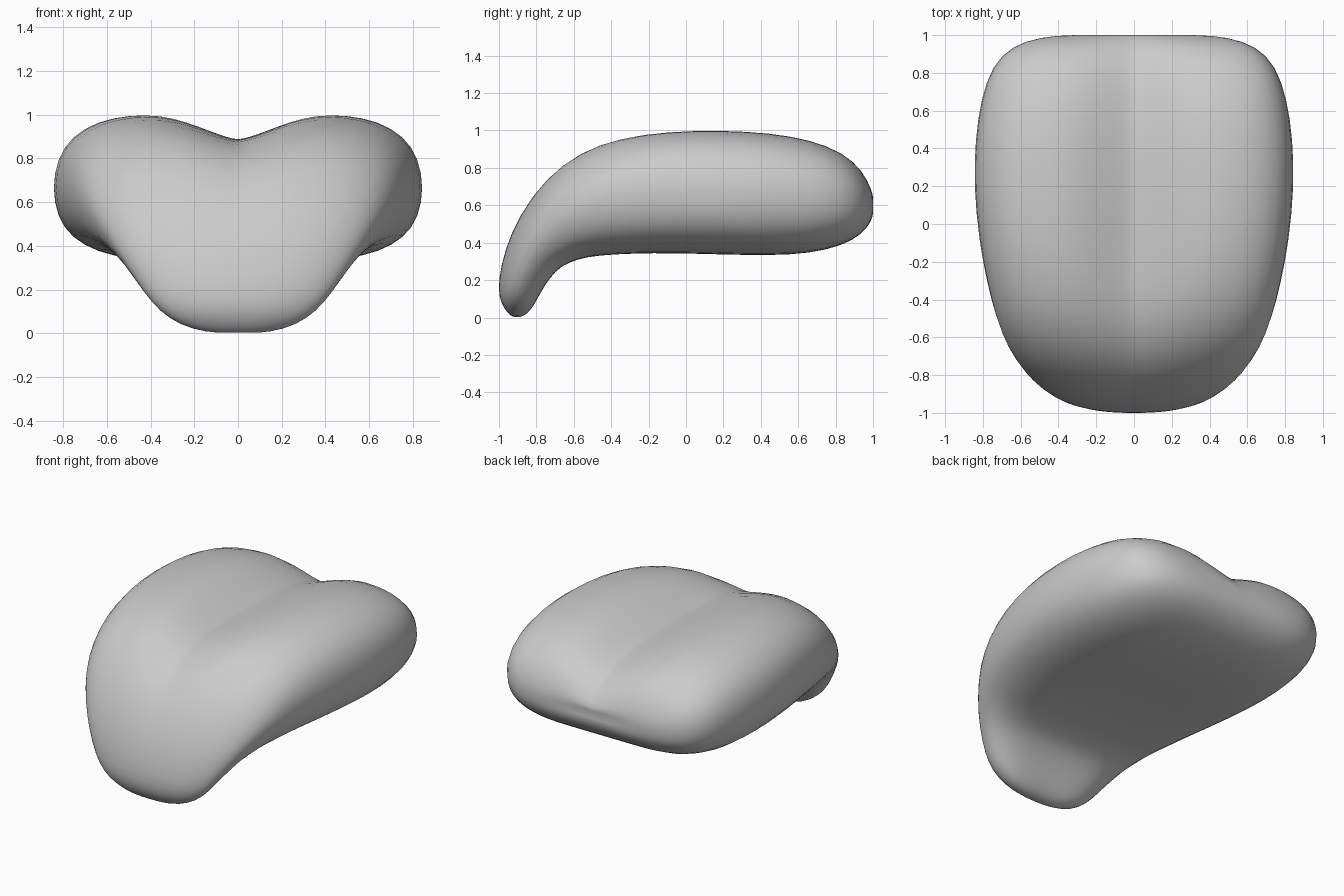
import bpy, bmesh
from math import sqrt

# Stations from tip to rear: top y, top z, bottom y, bottom z, half width, groove strength
stations = [
    (-.935, .005, -.88, .002, .15, 0), (-.975, .05, -.835, .03, .27, 0),
    (-1.0, .11, -.80, .09, .36, 0), (-1.003, .20, -.76, .165, .43, 0),
    (-.97, .36, -.70, .25, .51, 0), (-.895, .55, -.63, .295, .59, .05),
    (-.755, .76, -.53, .325, .675, .25), (-.565, .90, -.42, .335, .735, .55),
    (-.36, .967, -.28, .343, .78, .8), (-.10, .997, -.08, .345, .825, 1),
    (.20, 1.003, .20, .337, .853, 1), (.45, .988, .45, .332, .845, 1),
    (.66, .953, .66, .342, .815, 1), (.84, .885, .84, .385, .755, 1),
    (.945, .785, .94, .445, .65, 1), (.99, .69, .99, .51, .50, .8),
    (1.003, .64, 1.003, .56, .33, .4),
]

# Half section: x fraction, height fraction (0 underside, 1 top), from groove to underside
half = [(0, .825), (.06, .845), (.15, .885), (.28, .95), (.42, .997), (.58, 1.0),
        (.76, .957), (.90, .85), (.977, .70), (1.003, .50), (.977, .30), (.90, .155),
        (.76, .055), (.58, .005), (.36, .0), (.16, .0), (0, .0)]
section = half + [(-u, v) for u, v in half[-2:0:-1]]


def ring(bm, ty, tz, by, bz, w, g):
    verts = []
    for u, v in section:
        if v > .5:  # blend a plain dome into the two-lobed grooved top
            dome = .5 + .5 * sqrt(max(0, 1 - min(1, abs(u)) ** 2.3))
            v = g * v + (1 - g) * dome
        verts.append(bm.verts.new((u * w, by + (ty - by) * v, bz + (tz - bz) * v)))
    return verts


# Body lofted through the stations
bm = bmesh.new()
rings = [ring(bm, *s) for s in stations]
n = len(section)
for a, b in zip(rings, rings[1:]):
    for i in range(n):
        j = (i + 1) % n
        bm.faces.new((a[i], a[j], b[j], b[i]))

# Close the tip and the slightly dented rear
for r, co in ((rings[0], (0, -.907, .002)), (rings[-1], (0, .995, .60))):
    pole = bm.verts.new(co)
    for i in range(n):
        bm.faces.new((r[i], r[(i + 1) % n], pole))
bmesh.ops.recalc_face_normals(bm, faces=bm.faces)
for f in bm.faces:
    f.smooth = True

mesh = bpy.data.meshes.new("tongue")
bm.to_mesh(mesh)
bm.free()
tongue = bpy.data.objects.new("tongue", mesh)
bpy.context.collection.objects.link(tongue)
sub = tongue.modifiers.new("smooth", 'SUBSURF')
sub.levels = sub.render_levels = 1
